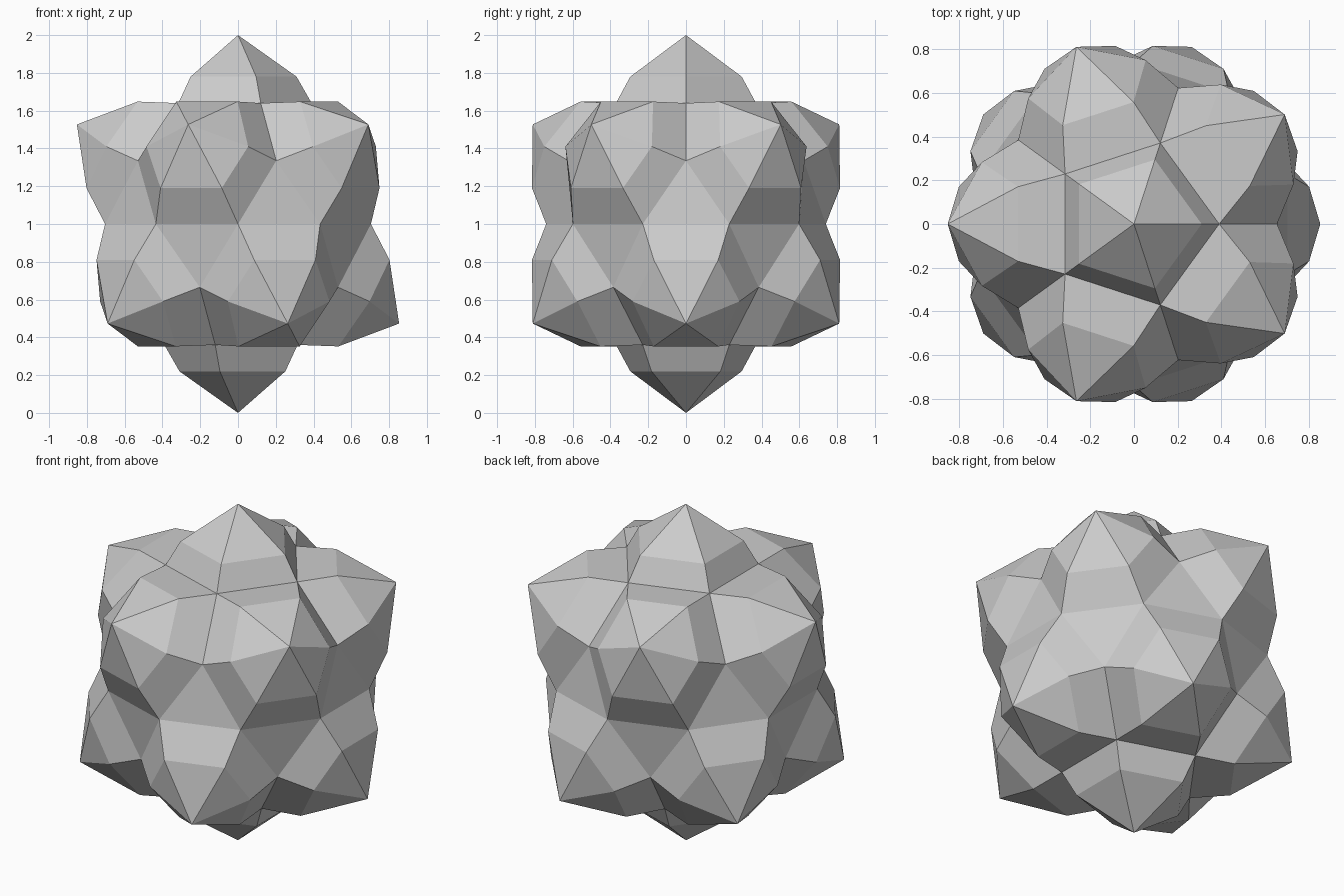
import bpy, bmesh
from math import cos, sin, radians
from mathutils import Vector

cube = bpy.data.objects.get("Cube")
if cube:
    bpy.data.objects.remove(cube)


def polar(radius, angle, height):
    a = radians(angle)
    return Vector((radius * cos(a), radius * sin(a), height))


# Landmarks, measured from the centre of the solid
POLE_PIT = (0.39, 0.64)      # pits around each pole spike
SIDE_PIT = (0.655, 0.335)    # pits between neighbouring side spikes
SADDLE = 0.74                # radius of the saddles on the equator
APEX = (0.853, 0.527)        # side spike tips

bm = bmesh.new()


def add_face(points):
    """Add a face together with its opposite through the centre."""
    for sign in (1, -1):
        bm.faces.new([bm.verts.new(p * sign) for p in points])


def add_spike(base, shoulder, tip):
    """A sloping collar from base to shoulder, closed by a pyramid."""
    n = len(base)
    for i in range(n):
        j = (i + 1) % n
        add_face([base[i], base[j], shoulder[j], shoulder[i]])
        add_face([shoulder[i], shoulder[j], tip])


# Five-sided pole spikes
turns = [72 * k for k in range(5)]
add_spike([polar(POLE_PIT[0], a, POLE_PIT[1]) for a in turns],
          [polar(0.31, a, 0.78) for a in turns],
          Vector((0, 0, 1)))

# Six-sided side spikes, given as half an outline and mirrored:
# (radius, angle from the spike's own direction, height)
half_base = [(POLE_PIT[0], 36, POLE_PIT[1]), (SIDE_PIT[0], 36, SIDE_PIT[1]),
             (SADDLE, 18, 0)]
half_shoulder = [(0.558, 17.8, 0.648), (0.752, 22.1, 0.41), (0.82, 12, 0.19)]


def outline(half, centre):
    left = [polar(r, centre + a, z) for r, a, z in half]
    right = [polar(r, centre - a, z) for r, a, z in reversed(half)]
    return left + right


for turn in turns:
    centre = turn + 36
    add_spike(outline(half_base, centre), outline(half_shoulder, centre),
              polar(APEX[0], centre, APEX[1]))
    # Flat triangle below each side pit
    add_face([polar(SIDE_PIT[0], turn, SIDE_PIT[1]),
              polar(SADDLE, turn - 18, 0), polar(SADDLE, turn + 18, 0)])

# Weld everything into one closed solid resting on the ground
bmesh.ops.remove_doubles(bm, verts=bm.verts, dist=0.001)
bmesh.ops.recalc_face_normals(bm, faces=bm.faces)
bmesh.ops.translate(bm, verts=bm.verts, vec=(0, 0, 1))

mesh = bpy.data.meshes.new("faceted_star")
bm.to_mesh(mesh)
bm.free()
star = bpy.data.objects.new("faceted_star", mesh)
bpy.context.collection.objects.link(star)

# Plain grey finish
grey = bpy.data.materials.new("light_grey")
grey.use_nodes = True
colour = (0.6, 0.6, 0.6, 1)
grey.diffuse_color = colour
grey.node_tree.nodes["Principled BSDF"].inputs["Base Color"].default_value = colour
mesh.materials.append(grey)
